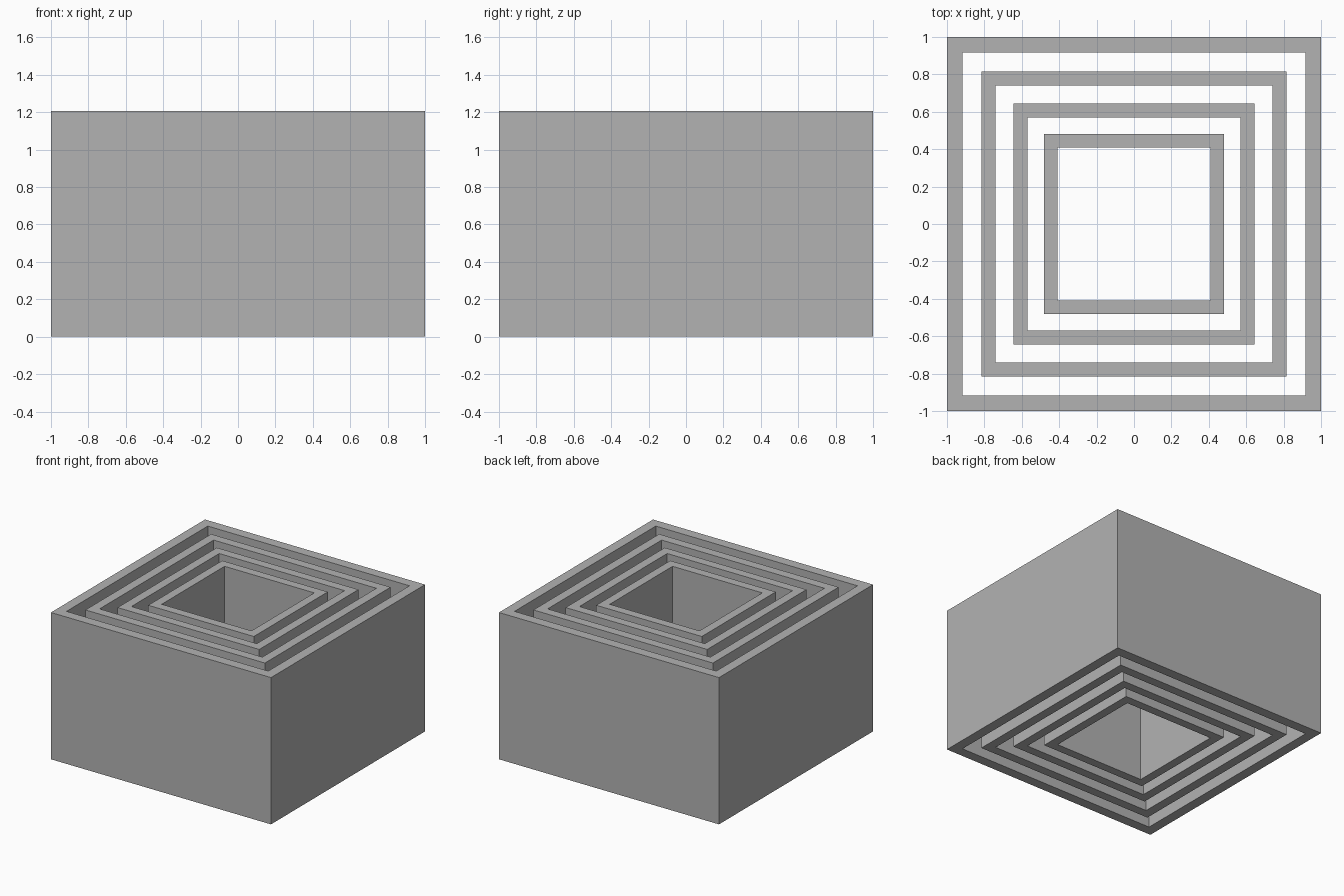
import bpy
import bmesh

cube = bpy.data.objects.get("Cube")
if cube:
    bpy.data.objects.remove(cube, do_unlink=True)

HEIGHT = 1.206

grey = bpy.data.materials.new("plain grey")
grey.use_nodes = True
colour = (0.45, 0.45, 0.45, 1)
grey.diffuse_color = colour
grey.node_tree.nodes["Principled BSDF"].inputs["Base Color"].default_value = colour


def square(bm, half, z):
    corners = ((-1, -1), (1, -1), (1, 1), (-1, 1))
    return [bm.verts.new((x * half, y * half, z)) for x, y in corners]


def square_tube(name, outer, inner):
    """Open-ended square tube with flat rims."""
    bm = bmesh.new()
    loops = [square(bm, outer, 0), square(bm, outer, HEIGHT),
             square(bm, inner, HEIGHT), square(bm, inner, 0)]
    # Outer wall, top rim, inner wall, bottom rim
    for a, b in zip(loops, loops[1:] + loops[:1]):
        for i in range(4):
            j = (i + 1) % 4
            bm.faces.new((a[i], a[j], b[j], b[i]))
    bmesh.ops.recalc_face_normals(bm, faces=bm.faces)
    mesh = bpy.data.meshes.new(name)
    bm.to_mesh(mesh)
    bm.free()
    mesh.materials.append(grey)
    obj = bpy.data.objects.new(name, mesh)
    bpy.context.collection.objects.link(obj)


# Four nested tubes, largest first
square_tube("outer_tube", 1.0, 0.917)
square_tube("second_tube", 0.816, 0.74)
square_tube("third_tube", 0.644, 0.57)
square_tube("inner_tube", 0.48, 0.408)
